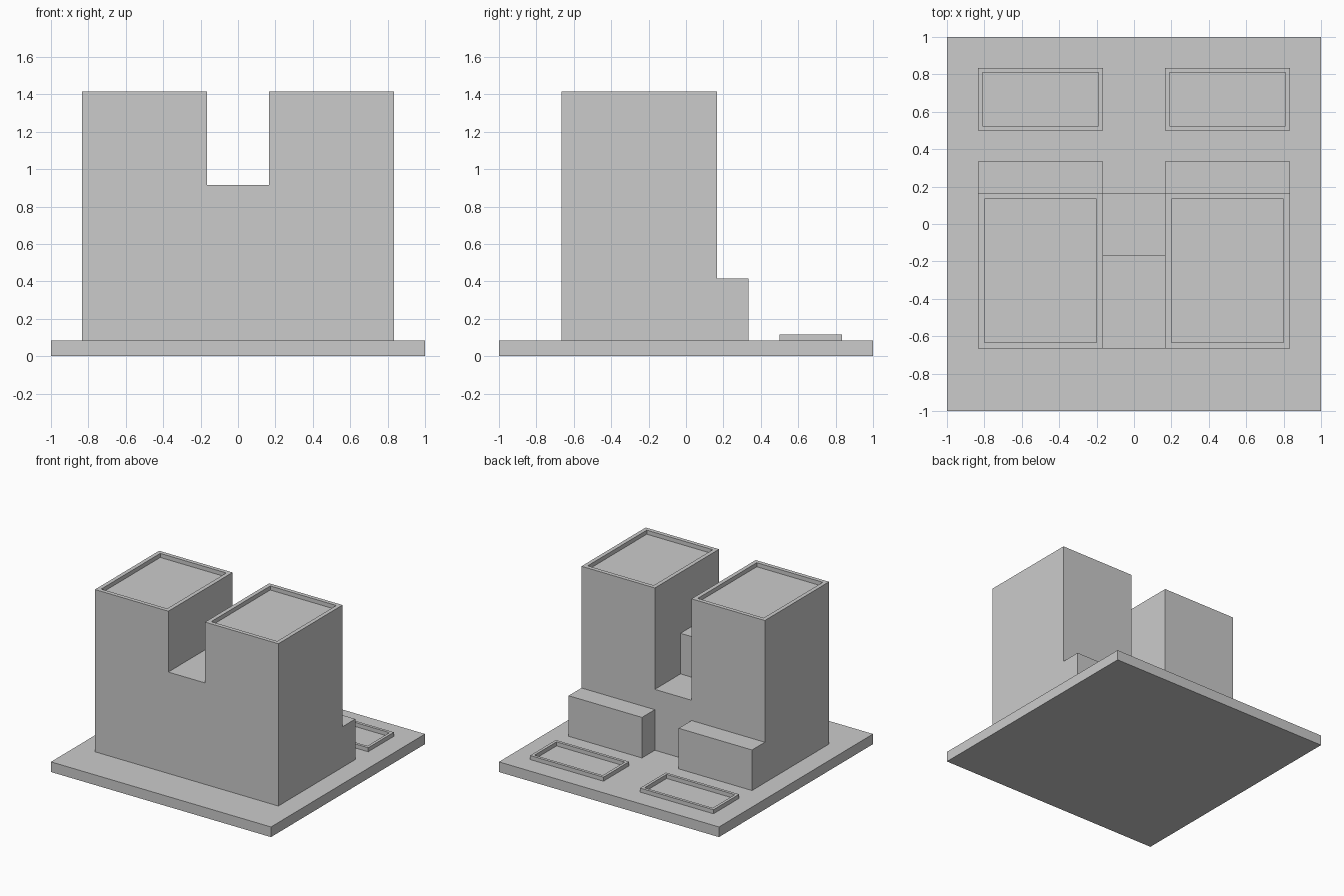
import bpy, bmesh

if "Cube" in bpy.data.objects:
    bpy.data.objects.remove(bpy.data.objects["Cube"])

U = 1 / 12       # the model sits on a grid of twelfths
RIM = 1 / 30     # width and height of the raised rims


def add_object(name, bm, mirror=False):
    bmesh.ops.recalc_face_normals(bm, faces=bm.faces)
    mesh = bpy.data.meshes.new(name)
    bm.to_mesh(mesh)
    bm.free()
    obj = bpy.data.objects.new(name, mesh)
    bpy.context.collection.objects.link(obj)
    if mirror:
        obj.modifiers.new("mirror_x", 'MIRROR').use_mirror_merge = False
    return obj


def prism(bm, profile, x0, x1):
    """Extrude a closed (y, z) profile from x0 to x1."""
    face = bm.faces.new([bm.verts.new((x0, y, z)) for y, z in profile])
    new = bmesh.ops.extrude_face_region(bm, geom=[face])["geom"]
    verts = [v for v in new if isinstance(v, bmesh.types.BMVert)]
    bmesh.ops.translate(bm, verts=verts, vec=(x1 - x0, 0, 0))


def box(bm, x0, x1, y0, y1, z0, z1):
    prism(bm, [(y0, z0), (y1, z0), (y1, z1), (y0, z1)], x0, x1)


# Ground slab
bm = bmesh.new()
box(bm, -1, 1, -1, 1, 0, U)
add_object("base_slab", bm)

# Twin-tower body, carved from one block
bm = bmesh.new()
box(bm, -10 * U, 10 * U, -8 * U, 2 * U, U, 17 * U)
body = add_object("twin_tower_body", bm)

# Cutter: stepped slot between the towers and a recess in each roof
bm = bmesh.new()
prism(bm, [(-1, 11 * U), (-2 * U, 11 * U), (-2 * U, 7 * U),
           (1, 7 * U), (1, 2), (-1, 2)], -2 * U, 2 * U)
for x0 in (-10 * U, 2 * U):
    box(bm, x0 + RIM, x0 + 8 * U - RIM, -8 * U + RIM, 2 * U - RIM, 17 * U - RIM, 2)
cutter = add_object("slot_and_roof_cutter", bm)
cutter.hide_render = True

cut = body.modifiers.new("carve", 'BOOLEAN')
cut.operation = 'DIFFERENCE'
cut.solver = 'EXACT'
cut.object = cutter
bpy.context.view_layer.objects.active = body
bpy.ops.object.modifier_apply(modifier=cut.name)
bpy.data.objects.remove(cutter)

# Low annexes behind the towers
bm = bmesh.new()
box(bm, 2 * U, 10 * U, 2 * U, 4 * U, U, 5 * U)
add_object("rear_annexes", bm, mirror=True)

# Rectangular planter curbs, open in the middle
bm = bmesh.new()
box(bm, 2 * U, 10 * U, 6 * U, 10 * U, U, U + RIM)
bm.normal_update()
bmesh.ops.recalc_face_normals(bm, faces=bm.faces)
caps = [f for f in bm.faces if abs(f.normal.z) > 0.9]
bmesh.ops.inset_individual(bm, faces=caps, thickness=RIM)
hole_edges = [e for f in caps for e in f.edges]
bmesh.ops.delete(bm, geom=caps, context='FACES_ONLY')
bmesh.ops.bridge_loops(bm, edges=hole_edges)
add_object("planter_curbs", bm, mirror=True)
